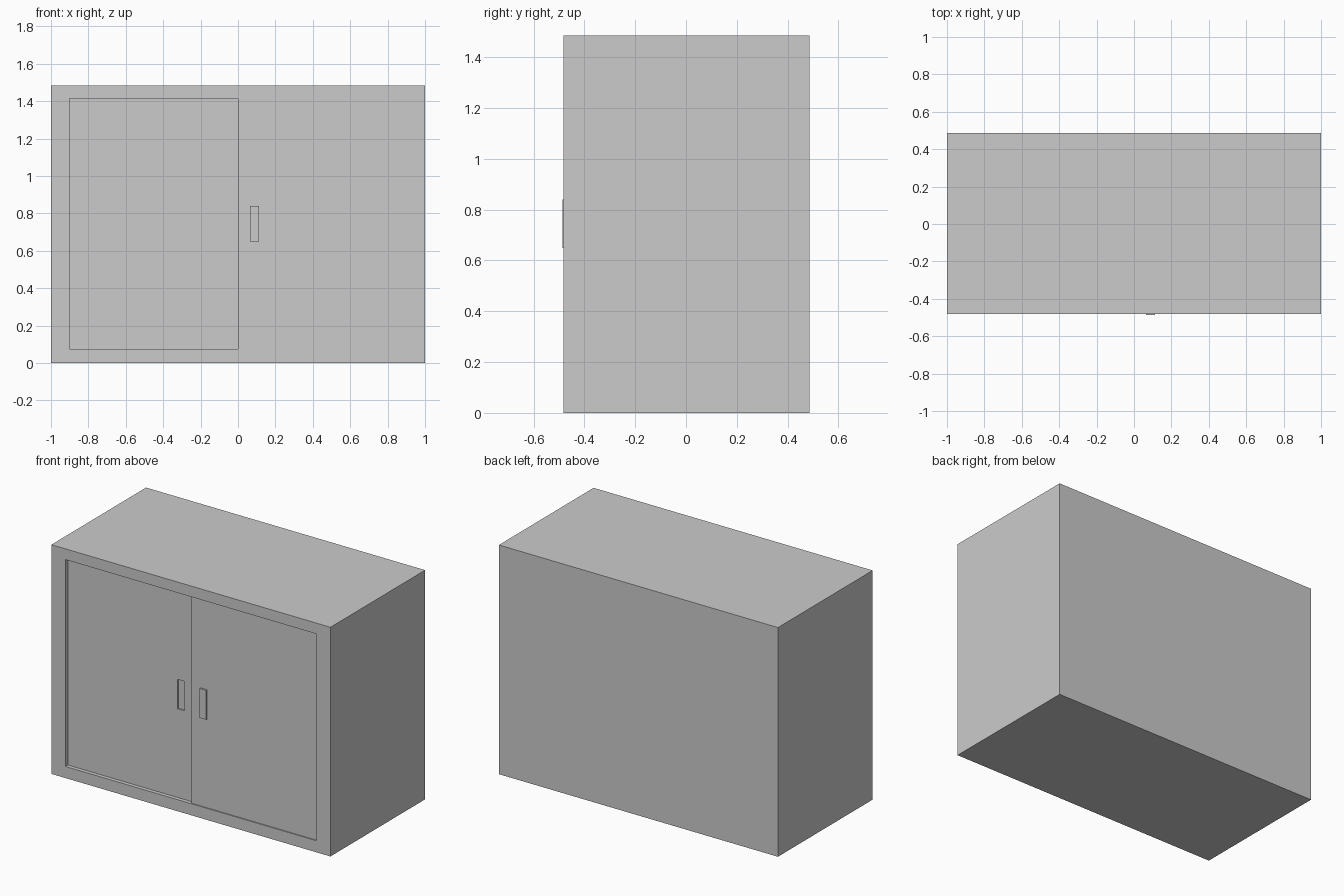
import bpy, bmesh
from mathutils import Vector

if "Cube" in bpy.data.objects:
    bpy.data.objects.remove(bpy.data.objects["Cube"])


def box(name, lo, hi):
    """Axis-aligned box between two corners."""
    lo, hi = Vector(lo), Vector(hi)
    bm = bmesh.new()
    bmesh.ops.create_cube(bm, size=1)
    for v in bm.verts:
        v.co = Vector(c * s for c, s in zip(v.co, hi - lo)) + (lo + hi) / 2
    mesh = bpy.data.meshes.new(name)
    bm.to_mesh(mesh)
    bm.free()
    ob = bpy.data.objects.new(name, mesh)
    bpy.context.collection.objects.link(ob)
    return ob


def cut(target, cutter):
    """Subtract a hidden cutter from the target."""
    mod = target.modifiers.new("cut", "BOOLEAN")
    mod.operation = "DIFFERENCE"
    mod.solver = "EXACT"
    mod.object = cutter
    cutter.hide_render = True
    cutter.display_type = "WIRE"
    cutter.hide_set(True)


FRONT, BACK, HEIGHT = -0.482, 0.487, 1.485
DOOR_X, DOOR_LOW, DOOR_TOP = 0.9, 0.075, 1.415
RIGHT_Y, LEFT_Y = FRONT + 0.007, FRONT + 0.025
GRIP = (0.065, 0.112, 0.65, 0.84)  # inner x, outer x, low z, top z

# Cabinet body with a framed pocket for the sliding doors
body = box("cabinet_body", (-1, FRONT, 0), (1, BACK, HEIGHT))
pocket = box("door_pocket_cutter", (-DOOR_X, FRONT - 0.1, DOOR_LOW),
             (DOOR_X, FRONT + 0.04, DOOR_TOP))
cut(body, pocket)

# Sliding doors, the left one running behind the right one
box("right_door", (0, RIGHT_Y, DOOR_LOW), (DOOR_X, LEFT_Y, DOOR_TOP))
left_door = box("left_door", (-DOOR_X, LEFT_Y, DOOR_LOW),
                (0.02, FRONT + 0.04, DOOR_TOP))

# Raised grip on the right door, sunken finger pull on the left door
x0, x1, z0, z1 = GRIP
box("right_door_grip", (x0, FRONT - 0.005, z0), (x1, RIGHT_Y, z1))
pull = box("finger_pull_cutter", (-x1, LEFT_Y - 0.05, z0), (-x0, LEFT_Y + 0.008, z1))
cut(left_door, pull)
